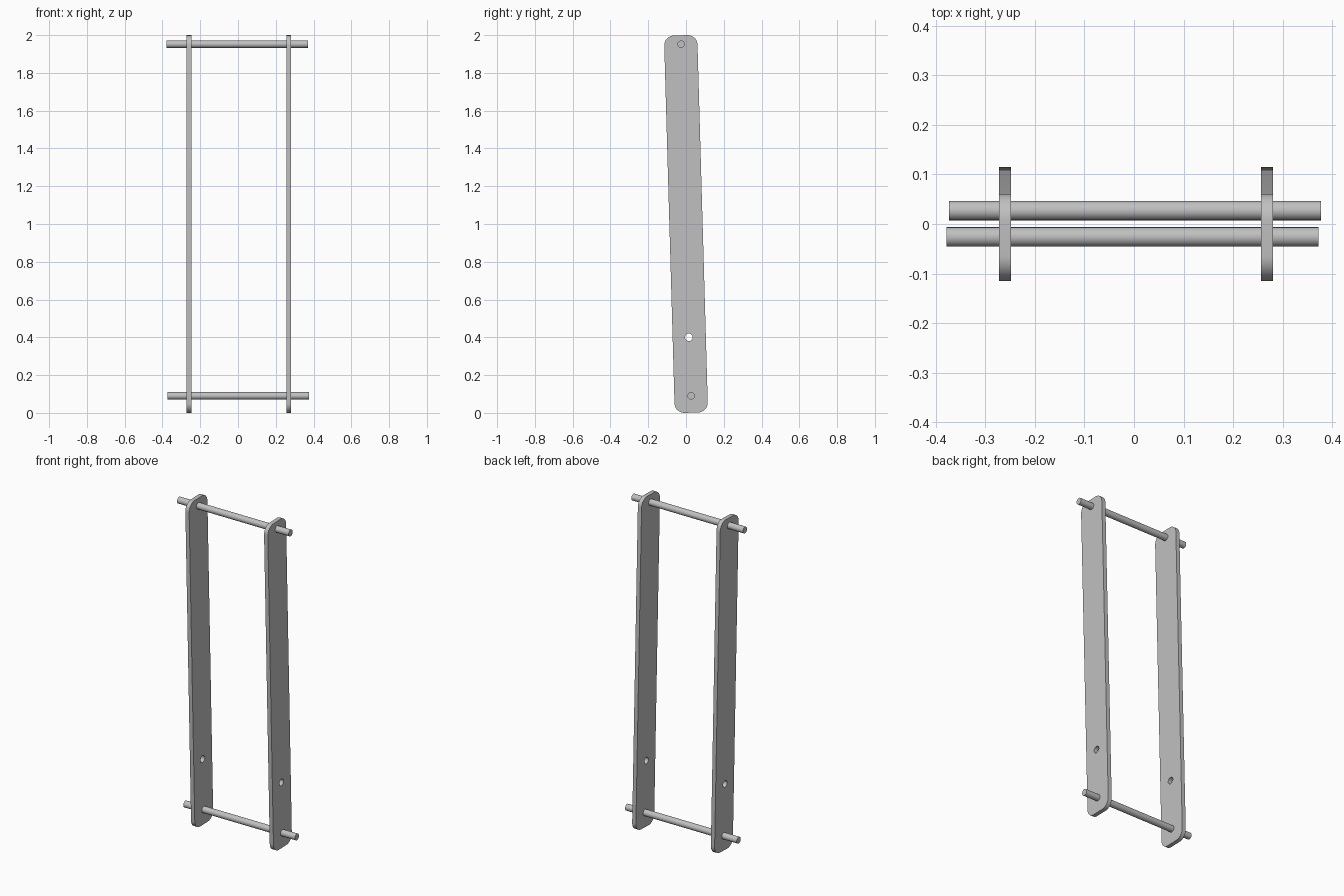
import bpy
import math
from mathutils import Matrix, Vector

if "Cube" in bpy.data.objects:
    bpy.data.objects.remove(bpy.data.objects["Cube"], do_unlink=True)

TILT = math.radians(1.64)
WIDTH, LENGTH, THICK = 0.176, 1.9985, 0.025
CORNER = 0.052

grey = bpy.data.materials.new("plain grey")
grey.use_nodes = True
grey.diffuse_color = (0.53, 0.53, 0.53, 1)
grey.node_tree.nodes["Principled BSDF"].inputs["Base Color"].default_value = grey.diffuse_color


def finish(obj):
    obj.data.materials.clear()
    obj.data.materials.append(grey)
    bpy.ops.object.select_all(action="DESELECT")
    obj.select_set(True)
    bpy.context.view_layer.objects.active = obj
    bpy.ops.object.shade_smooth_by_angle(angle=math.radians(30))


def arc(cx, cy, radius, start, sweep, steps):
    return [(cx + radius * math.cos(start + sweep * i / steps),
             cy + radius * math.sin(start + sweep * i / steps))
            for i in range(steps + 1)]


def add_loop(curve, points):
    spline = curve.splines.new("POLY")
    spline.points.add(len(points) - 1)
    for p, (u, v) in zip(spline.points, points):
        p.co = (u, v, 0, 1)
    spline.use_cyclic_u = True


def side_rail(name, x):
    # Rounded plate outline with one open hole near the foot
    curve = bpy.data.curves.new(name + "_profile", "CURVE")
    curve.dimensions = "2D"
    curve.fill_mode = "BOTH"
    curve.extrude = THICK / 2
    u, v = WIDTH / 2 - CORNER, LENGTH / 2 - CORNER
    outline = []
    for k, (su, sv) in enumerate([(1, 1), (-1, 1), (-1, -1), (1, -1)]):
        outline += arc(su * u, sv * v, CORNER, k * math.pi / 2, math.pi / 2, 10)
    add_loop(curve, outline)
    add_loop(curve, arc(-0.002, -0.6, 0.02, 0, 2 * math.pi, 32)[:-1])

    helper = bpy.data.objects.new(name + "_helper", curve)
    bpy.context.collection.objects.link(helper)
    bpy.context.view_layer.update()
    graph = bpy.context.evaluated_depsgraph_get()
    mesh = bpy.data.meshes.new_from_object(helper.evaluated_get(graph))
    bpy.data.objects.remove(helper, do_unlink=True)

    # Stand the plate upright, facing sideways, leaning to the front
    upright = Matrix(((0, 0, 1, 0), (1, 0, 0, 0), (0, 1, 0, 0), (0, 0, 0, 1)))
    mesh.transform(Matrix.Translation(Vector((x, 0, 1))) @ upright
                   @ Matrix.Rotation(TILT, 4, "Z"))
    rail = bpy.data.objects.new(name, mesh)
    bpy.context.collection.objects.link(rail)
    finish(rail)


def cross_rod(name, x, y, z):
    bpy.ops.mesh.primitive_cylinder_add(vertices=40, radius=0.0195, depth=0.749,
                                        location=(x, y, z),
                                        rotation=(0, math.pi / 2, 0))
    rod = bpy.context.object
    rod.name = name
    finish(rod)


side_rail("right_side_rail", -0.26)
side_rail("left_side_rail", 0.268)
cross_rod("top_rod", -0.003, -0.026, 1.952)
cross_rod("bottom_rod", 0.002, 0.027, 0.09)
